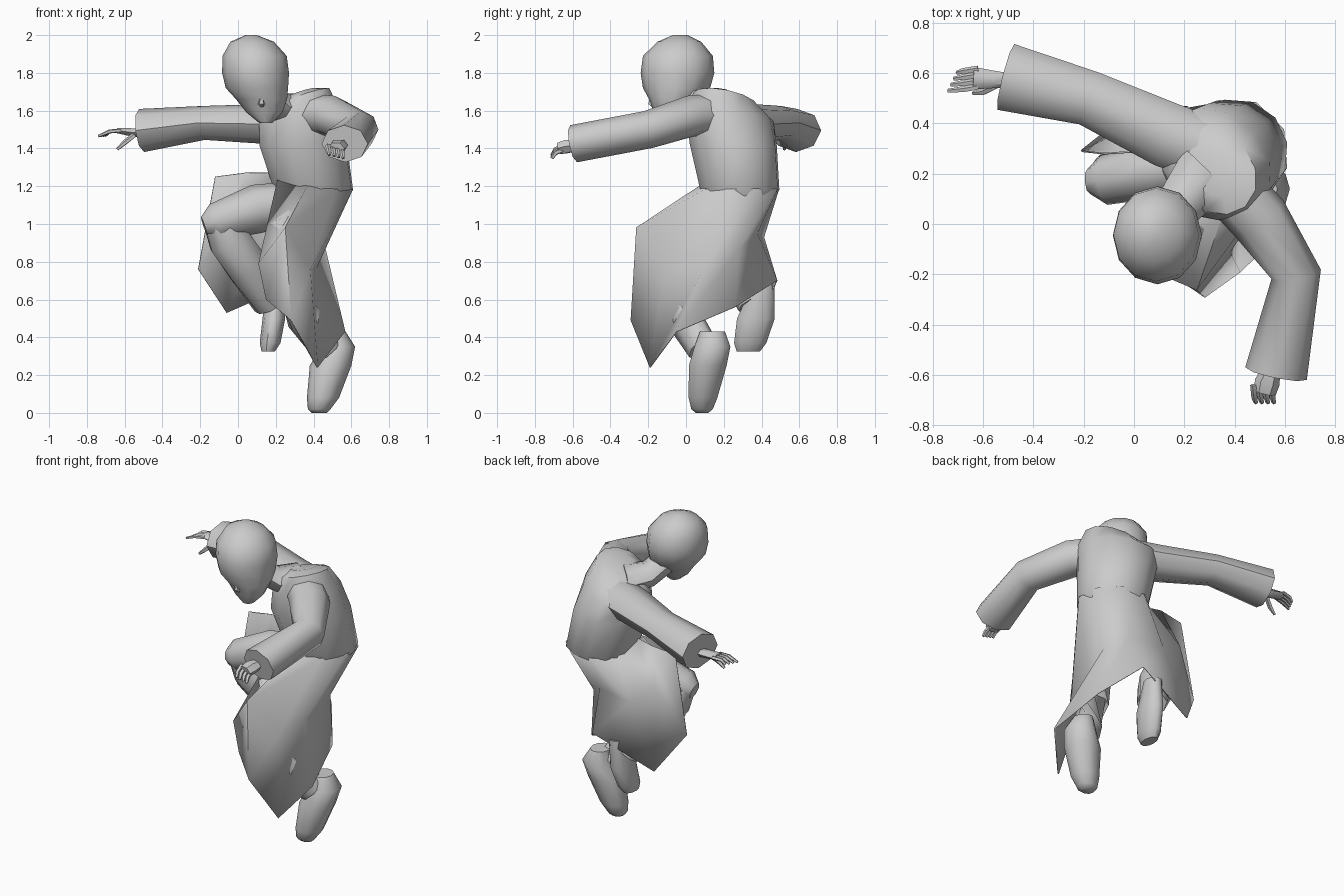
import bpy, bmesh, math
from mathutils import Vector as V


def finish(bm, name, angle=50):
    bmesh.ops.recalc_face_normals(bm, faces=bm.faces)
    me = bpy.data.meshes.new(name)
    bm.to_mesh(me)
    bm.free()
    ob = bpy.data.objects.new(name, me)
    bpy.context.collection.objects.link(ob)
    bpy.ops.object.select_all(action='DESELECT')
    ob.select_set(True)
    bpy.context.view_layer.objects.active = ob
    bpy.ops.object.shade_smooth_by_angle(angle=math.radians(angle))
    return ob


def skin(name, rings, angle=50):
    """Bridge equal-length closed rings and cap both ends."""
    bm = bmesh.new()
    vs = [[bm.verts.new(p) for p in r] for r in rings]
    n = len(vs[0])
    for a, b in zip(vs, vs[1:]):
        for i in range(n):
            j = (i + 1) % n
            bm.faces.new((a[i], a[j], b[j], b[i]))
    bm.faces.new(vs[0][::-1])
    bm.faces.new(vs[-1])
    return finish(bm, name, angle)


def ring(c, u, v, n):
    return [V(c) + u * math.cos(2 * math.pi * i / n) + v * math.sin(2 * math.pi * i / n)
            for i in range(n)]


def stack(name, rows, n=10):
    """Horizontal elliptical rings: x, y, z, x radius, y radius."""
    return skin(name, [ring(r[:3], V((r[3], 0, 0)), V((0, r[4], 0)), n) for r in rows])


def limb(name, rows, n=8):
    """Tube along a path: x, y, z, width, height."""
    pts = [V(r[:3]) for r in rows]
    out = []
    for i, r in enumerate(rows):
        t = V((0, 0, 0))
        if i:
            t += (pts[i] - pts[i - 1]).normalized()
        if i < len(rows) - 1:
            t += (pts[i + 1] - pts[i]).normalized()
        t.normalize()
        side = t.cross(V((0, 0, 1))).normalized()
        out.append(ring(pts[i], side * r[3], side.cross(t) * r[4], n))
    return skin(name, out)


# torso, turned towards the front left and hunched over
F, S = V((-.76, -.65, 0)), V((.65, -.76, 0))


def torso_ring(x, y, z, w, d, tilt_s, tilt_f, n=12):
    return ring((x, y, z), F * d + V((0, 0, tilt_f)), S * w + V((0, 0, tilt_s)), n)


skin("torso", [torso_ring(*r) for r in [
    (.39, .27, 1.05, .13, .12, 0, 0), (.4, .285, 1.18, .213, .213, 0, 0),
    (.345, .25, 1.42, .235, .235, .01, 0), (.325, .235, 1.56, .25, .2, .03, -.02),
    (.325, .205, 1.66, .18, .15, .055, -.025), (.33, .2, 1.69, .1, .08, .03, -.01)]])

# skirt of the coat: draped over both thighs, creased under the seat, flared at the hem
step = math.radians(290) / 7
waist = []
for i in range(8):
    a = math.radians(-30) - i * step
    waist.append(V((.4, .285, 1.185)) + F * .214 * math.cos(a) + S * .214 * math.sin(a))
waist[0].z = 1.27
waist[7].z = 1.2
waist.append(V((.21, .15, 1.23)))
middle = [(.04, .29, 1.27), (-.04, .365, 1.03), (.12, .41, .93), (.35, .375, .95),
          (.46, .28, .87), (.41, .09, .76), (.38, -.11, .76), (.25, -.26, .98),
          (.11, -.2, .79)]
hem = [(-.12, .28, 1.25), (-.21, .29, .76), (-.06, .41, .53), (.33, .48, .7),
       (.49, .26, .56), (.565, -.05, .43), (.42, -.19, .24), (.28, -.29, .49),
       (.15, -.2, .6)]
bm = bmesh.new()
rows = [[bm.verts.new(p) for p in r] for r in (waist, middle, hem)]
for a, b in zip(rows, rows[1:]):
    for i in range(8):
        bm.faces.new((a[i], a[i + 1], b[i + 1], b[i]))
skirt = finish(bm, "coat_skirt", 70)
m = skirt.modifiers.new("thickness", 'SOLIDIFY')
m.thickness = .008
m.offset = 0

# legs in loose trousers
limb("right_thigh", [(.34, .27, 1.12, .12, .11), (.1, .22, 1.08, .115, .13),
                     (-.12, .175, 1.01, .1, .1), (-.18, .17, .99, .05, .05)])
limb("right_shin", [(-.11, .18, 1.02, .09, .08), (-.05, .21, .92, .11, .12),
                    (.06, .27, .76, .11, .12), (.165, .36, .57, .09, .08)])
limb("left_leg", [(.37, .2, 1.08, .1, .1), (.26, -.02, .95, .1, .11),
                  (.22, -.12, .77, .09, .1), (.35, -.01, .5, .09, .1),
                  (.47, .09, .34, .08, .09)])

# shoes, toes pointing down
stack("right_shoe", [(.2, .41, .68, .05, .06), (.19, .37, .5, .06, .105),
                     (.17, .34, .37, .055, .09), (.16, .33, .325, .035, .065)])
stack("left_shoe", [(.51, .14, .43, .06, .07), (.53, .14, .35, .09, .1),
                    (.49, .115, .25, .11, .105), (.45, .09, .08, .085, .08),
                    (.43, .085, .02, .06, .06), (.43, .085, 0, .04, .035)])

# wide sleeves
limb("right_sleeve", [(.28, .3, 1.53, .13, .11), (.13, .355, 1.53, .13, .105),
                      (-.18, .5, 1.535, .11, .09), (-.51, .585, 1.495, .135, .115)])
limb("left_sleeve", [(.38, .15, 1.58, .12, .11), (.5, .02, 1.57, .12, .11),
                     (.645, -.2, 1.5, .1, .1), (.565, -.595, 1.425, .125, .1)])

# open right hand
limb("right_palm", [(-.5, .57, 1.48, .03, .025), (-.56, .575, 1.485, .035, .025),
                    (-.64, .58, 1.495, .045, .016)], 6)
for i in range(4):
    y = .545 + i * .024
    limb("right_finger", [(-.62, y, 1.495, .013, .011), (-.68, y - .01, 1.49, .013, .011),
                          (-.74 + .012 * i, y - .015, 1.465, .008, .007)], 5)
limb("right_thumb", [(-.55, .55, 1.47, .015, .015), (-.6, .525, 1.43, .014, .014),
                     (-.64, .52, 1.395, .008, .008)], 5)

# curled left hand
limb("left_palm", [(.55, -.57, 1.42, .035, .03), (.53, -.63, 1.41, .05, .04),
                   (.52, -.67, 1.4, .045, .035)], 6)
for i in range(4):
    x = .475 + i * .024
    limb("left_finger", [(x, -.64, 1.415 - .006 * i, .013, .013),
                         (x + .005, -.69, 1.395 - .006 * i, .013, .013),
                         (x + .01, -.71, 1.365 - .006 * i, .009, .009)], 5)

# neck and bald head, chin tucked down
limb("neck", [(.3, .2, 1.61, .14, .08), (.2, .1, 1.62, .1, .075),
              (.13, .01, 1.7, .08, .08)])
stack("head", [(.07, -.03, 2.0, .03, .04), (.075, -.035, 1.965, .115, .115),
               (.088, -.043, 1.89, .17, .185), (.093, -.045, 1.8, .177, .195),
               (.1, -.05, 1.72, .165, .178), (.125, -.065, 1.66, .135, .13),
               (.14, -.085, 1.59, .095, .085), (.147, -.1, 1.535, .035, .04)], 12)
stack("nose", [(.12, -.175, 1.71, .008, .01), (.125, -.18, 1.635, .02, .022),
               (.128, -.165, 1.62, .014, .018)], 6)
